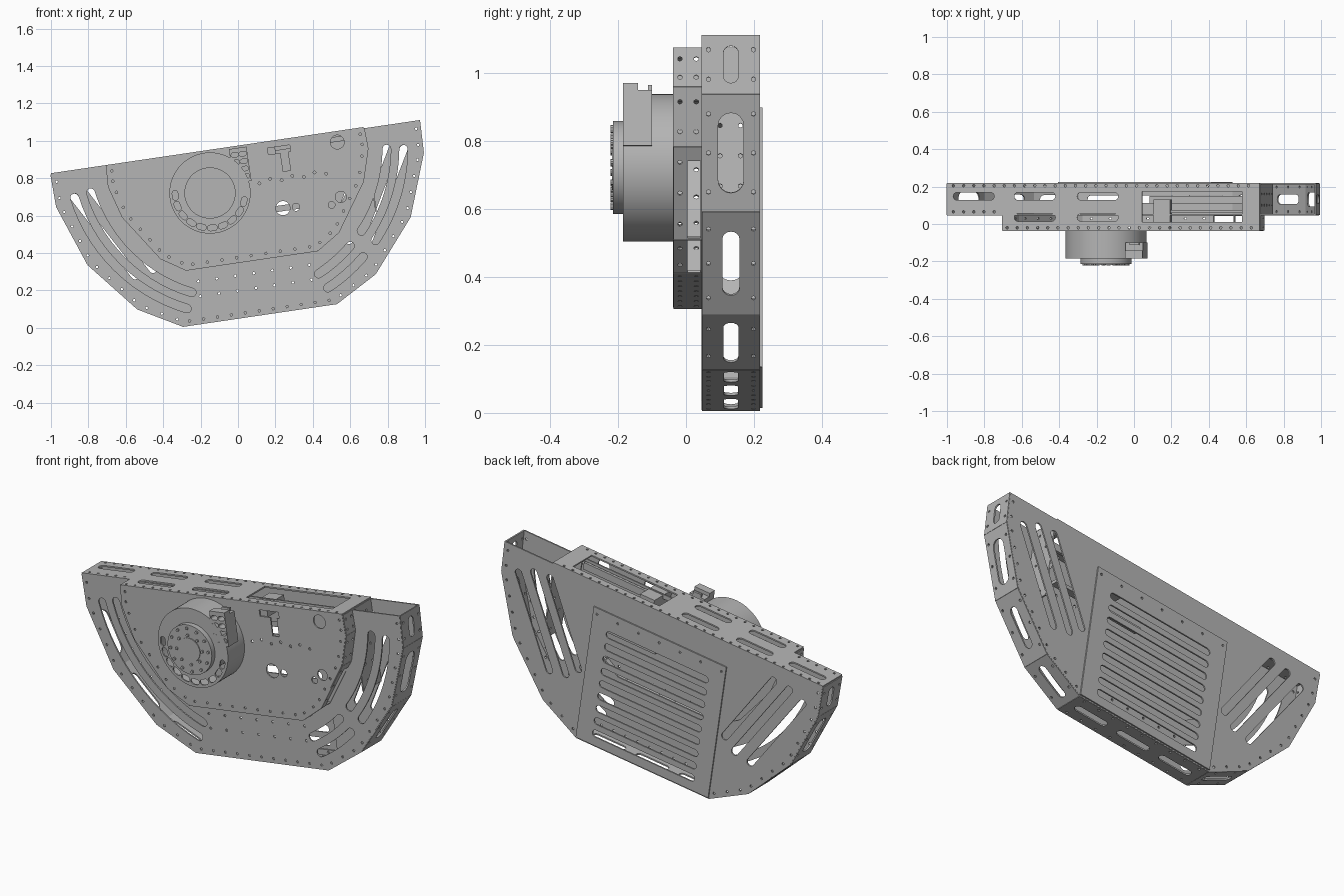
import bpy, bmesh
from math import radians, sin, cos, hypot, pi
from mathutils import Matrix, Vector

if "Cube" in bpy.data.objects:
    bpy.data.objects.remove(bpy.data.objects["Cube"])

metal = bpy.data.materials.new("grey_metal")
metal.use_nodes = True
GREY = (0.46, 0.46, 0.46, 1)
metal.diffuse_color = GREY
metal.node_tree.nodes["Principled BSDF"].inputs["Base Color"].default_value = GREY

# The whole housing is tilted: X runs along its top edge, Z is square to it
TILT = Matrix.Translation((-0.015, 0, 0.965)) @ Matrix.Rotation(radians(-8.4), 4, 'Y')
T = 0.008
parts = []


def plate(name, outline, holes, matrix, thick=T):
    """Flat sheet with cut-outs, drawn in XY and centred on its plane."""
    cu = bpy.data.curves.new(name, 'CURVE')
    cu.dimensions, cu.fill_mode, cu.extrude = '2D', 'BOTH', thick / 2
    for loop in [outline] + holes:
        sp = cu.splines.new('POLY')
        sp.points.add(len(loop) - 1)
        for pt, co in zip(sp.points, loop):
            pt.co = (co[0], co[1], 0, 1)
        sp.use_cyclic_u = True
    tmp = bpy.data.objects.new(name + "_outline", cu)
    bpy.context.collection.objects.link(tmp)
    deps = bpy.context.evaluated_depsgraph_get()
    me = bpy.data.meshes.new_from_object(tmp.evaluated_get(deps))
    bpy.data.objects.remove(tmp)
    bm = bmesh.new()
    bm.from_mesh(me)
    bmesh.ops.remove_doubles(bm, verts=bm.verts, dist=0.00005)
    bmesh.ops.recalc_face_normals(bm, faces=bm.faces)
    bm.to_mesh(me)
    bm.free()
    me.name = name
    me.materials.clear()
    me.materials.append(metal)
    ob = bpy.data.objects.new(name, me)
    bpy.context.collection.objects.link(ob)
    ob.matrix_world = TILT @ matrix
    parts.append(ob)


def upright(y):
    return Matrix.Translation((0, y, 0)) @ Matrix.Rotation(pi / 2, 4, 'X')


def circle(x, y, r, n=8):
    return [(x + r * cos(2 * pi * i / n), y + r * sin(2 * pi * i / n)) for i in range(n)]


def rect(x0, x1, y0, y1):
    return [(x0, y0), (x1, y0), (x1, y1), (x0, y1)]


def slot(p, q, w):
    """Round-ended slot from p to q (cap centres)."""
    p, q = Vector(p), Vector(q)
    d = (q - p).normalized() * w / 2
    n = Vector((-d.y, d.x))
    ang = [pi / 2 + pi * i / 8 for i in range(9)]
    return ([p + d * cos(a) + n * sin(a) for a in ang] +
            [q - d * cos(a) - n * sin(a) for a in ang])


def arc_slot(c, r, w, a0, a1, n=14):
    """Round-ended slot bent around c."""
    at = lambda rad, a: Vector((c[0] + rad * cos(a), c[1] + rad * sin(a)))
    a0, a1 = radians(a0), radians(a1)
    ang = [a0 + (a1 - a0) * i / n for i in range(n + 1)]
    cap = lambda a, start: [at(r, a) + w / 2 * Vector((cos(a + start + pi * k / 6), sin(a + start + pi * k / 6)))
                            for k in range(1, 6)]
    return ([at(r + w / 2, a) for a in ang] + cap(a1, 0) +
            [at(r - w / 2, a) for a in reversed(ang)] + cap(a0, pi))


def both_sides(half):
    return half + [(-x, y) for x, y in reversed(half)]


def edges(poly):
    return list(zip(poly[:-1], poly[1:]))


def rivets(poly, inset, step=0.075):
    """Rivet holes following the clockwise edges of a plate."""
    out = []
    for p, q in edges(poly):
        d = Vector(q) - Vector(p)
        n = Vector((d.y, -d.x)).normalized() * inset
        k = max(2, int(d.length / step))
        for i in range(k):
            c = Vector(p) + d * (i + 0.5) / k + n
            out.append(circle(c.x, c.y, 0.007, 6))
    return out


def wall(name, p, q, y0, y1, holes, rows):
    """Rim wall standing on the edge p-q; its local X runs along the edge."""
    dx, dz = q[0] - p[0], q[1] - p[1]
    size = hypot(dx, dz)
    m = Matrix(((dx / size, 0, -dz / size, p[0]), (0, 1, 0, 0),
                (dz / size, 0, dx / size, p[1]), (0, 0, 0, 1)))
    k = max(2, int(size / 0.09))
    dots = [circle(size * (i + 0.5) / k, y, 0.007, 6) for i in range(k) for y in rows]
    plate(name, rect(0, size, y0, y1), holes + dots, m)


def box(name, x0, x1, y0, y1, z0, z1):
    plate(name, rect(x0, x1, z0, z1), [], upright((y0 + y1) / 2), y1 - y0)


MAIN = both_sides([(0.995, 0), (0.99, -0.175), (0.87, -0.505), (0.642, -0.778), (0.415, -0.905)])
FRONT = both_sides([(0.695, 0), (0.70, -0.11), (0.65, -0.28), (0.48, -0.53), (0.355, -0.61)])

# Main housing front sheet: curved slots and an opening behind the front box
arcs = [arc_slot((0, 0), r, 0.045, a, b) for r in (0.81, 0.9)
        for a, b in ((189, 245), (295, 311), (318, 351))]
opening = [(x * 0.9, -0.25 + (z + 0.25) * 0.9) for x, z in FRONT]
dots = [circle(x * 0.1, z, 0.007, 6) for x in range(-3, 4) for z in (-0.68, -0.76)]
plate("main_front_sheet", MAIN, arcs + [opening] + rivets(MAIN, 0.022) + dots, upright(0.049))

# Back sheet with slanted slots on each side, open behind the louvre panel
slant = [((0.63, -0.60), (0.89, -0.14)), ((0.53, -0.58), (0.80, -0.10)), ((0.46, -0.52), (0.70, -0.09))]
back_slots = [slot((s * p[0], p[1]), (s * q[0], q[1]), 0.042) for p, q in slant for s in (1, -1)]
plate("back_sheet", MAIN, back_slots + rivets(MAIN, 0.022) + [rect(-0.36, 0.36, -0.87, -0.2)], upright(0.214))
louvres = [slot((-0.3, -0.25 - i * 0.0725), (0.3, -0.25 - i * 0.0725), 0.04) for i in range(9)]
panel_dots = [circle(x * 0.13, -0.165, 0.007, 6) for x in range(-3, 4)]
plate("back_louvre_panel", rect(-0.415, 0.415, -0.9, -0.13), louvres + panel_dots, upright(0.221))

# Main rim walls, slot length and width by position from the top
SLOTS = [(0.11, 0.045), (0.24, 0.075), (0.22, 0.05), (0.19, 0.045)]
for i, (p, q) in enumerate(edges(MAIN)):
    size = hypot(q[0] - p[0], q[1] - p[1])
    if i == 4:
        spots, (length, w) = (-0.27, 0, 0.27), (0.2, 0.042)
    else:
        spots, (length, w) = (0,), SLOTS[min(i, 8 - i)]
    reach = (length - w) / 2
    cuts = [slot((size / 2 + s - reach, 0.132), (size / 2 + s + reach, 0.132), w) for s in spots]
    wall(f"main_rim_{i + 1}", p, q, 0.047, 0.217, cuts, (0.066, 0.198))

# Front box: cover sheet and rim walls
cover_holes = [circle(x, z, r, 24) for x, z, r in
               ((0.544, -0.052, 0.037), (0.205, -0.359, 0.038), (0.275, -0.364, 0.02),
                (0.52, -0.345, 0.03), (0.465, -0.38, 0.018))]
key_slot = [(0.17, -0.03), (0.29, -0.03), (0.29, -0.065), (0.275, -0.065),
            (0.275, -0.165), (0.235, -0.165), (0.235, -0.065), (0.17, -0.065)]
small = [circle(0.1 + 0.06 * i, -0.21 + 0.015 * (i % 2), 0.008, 6) for i in range(7)]
plate("front_box_cover", FRONT, cover_holes + [key_slot] + rivets(FRONT, 0.025) + small, upright(-0.034))
for i, (p, q) in enumerate(edges(FRONT)):
    size = hypot(q[0] - p[0], q[1] - p[1])
    gap = i in (2, 3)
    cuts = [rect(size * (0.15 if i == 2 else 0.02), size * 0.98, 0.004, 0.042)] if gap else []
    wall(f"front_box_rim_{i + 1}", p, q, -0.036, 0.047, cuts, (-0.018,) if gap else (-0.018, 0.03))

# Top sheet: two rows of slots and a large access opening
top = [(-0.995, 0.045), (-0.695, 0.045), (-0.695, -0.038), (0.695, -0.038), (0.695, 0.218), (-0.995, 0.218)]
top_cuts = [slot((x, 0.148), (x + 0.18, 0.148), 0.042) for x in (-0.94, -0.61, -0.27)]
top_cuts += [slot((x, 0.035), (x + 0.18, 0.035), 0.042) for x in (-0.61, -0.27)]
top_cuts.append(rect(0.06, 0.6, 0.01, 0.175))
top_cuts += [circle(-0.96 + 0.055 * i, 0.205, 0.007, 6) for i in range(30)]
top_cuts += [circle(-0.67 + 0.055 * i, -0.02, 0.007, 6) for i in range(25)]
top_cuts += [circle(-0.96 + 0.055 * i, 0.065, 0.007, 6) for i in range(5)]
plate("top_sheet", top, top_cuts, Matrix.Translation((0, 0, 0.003)))

# Interior divider, bracket and rails under the access opening
wall("divider", (0.695, 0), (0.695, -0.45), 0.053, 0.21, [], (0.1, 0.16))
box("top_bracket", 0.12, 0.21, -0.025, 0.13, -0.07, -0.005)
box("top_rail", 0.21, 0.6, 0.06, 0.075, -0.05, -0.01)
box("inner_rail", 0.06, 0.6, 0.11, 0.15, -0.29, -0.27)

# Drive unit: drum wall, core, slotted face, flange and hub
cx, cz = -0.169, -0.222
plate("drum_wall", circle(cx, cz, 0.217, 64), [circle(cx, cz, 0.207, 64)], upright(-0.108), 0.142)
plate("drum_core", circle(cx, cz, 0.15, 48), [], upright(-0.108), 0.14)
vents = [arc_slot((cx, cz), 0.187, 0.03, a, a + 7, 5) for a in range(172, 345, 18)]
plate("drum_face", circle(cx, cz, 0.217, 64), vents, upright(-0.181))
plate("drum_flange", circle(cx, cz, 0.137, 48), [], upright(-0.199), 0.03)
plate("drum_hub", circle(cx, cz, 0.066, 32), [], upright(-0.215), 0.006)
for ring, count, r in (("flange", 12, 0.118), ("hub", 8, 0.08)):
    for i, (x, z) in enumerate(circle(cx, cz, r, count)):
        plate(f"{ring}_bolt_{i + 1}", circle(x, z, 0.008), [], upright(-0.216), 0.012)

# Terminal block on the upper corner of the drive unit
ports = [slot((x - 0.008, z), (x + 0.008, z), 0.024)
         for x in (-0.008, 0.035) for z in (-0.04, -0.08, -0.12, -0.16)]
plate("terminal_block", rect(-0.035, 0.06, -0.19, -0.005), ports, upright(-0.163), 0.045)
box("terminal_base", -0.035, 0.06, -0.141, -0.1, -0.19, -0.025)
box("terminal_clip", -0.01, 0.04, -0.112, -0.1, -0.03, -0.008)

# Keep sharp sheet edges while rounding the drum and slots
bpy.ops.object.select_all(action='DESELECT')
for ob in parts:
    ob.select_set(True)
bpy.context.view_layer.objects.active = parts[0]
bpy.ops.object.shade_smooth_by_angle(angle=radians(30))
